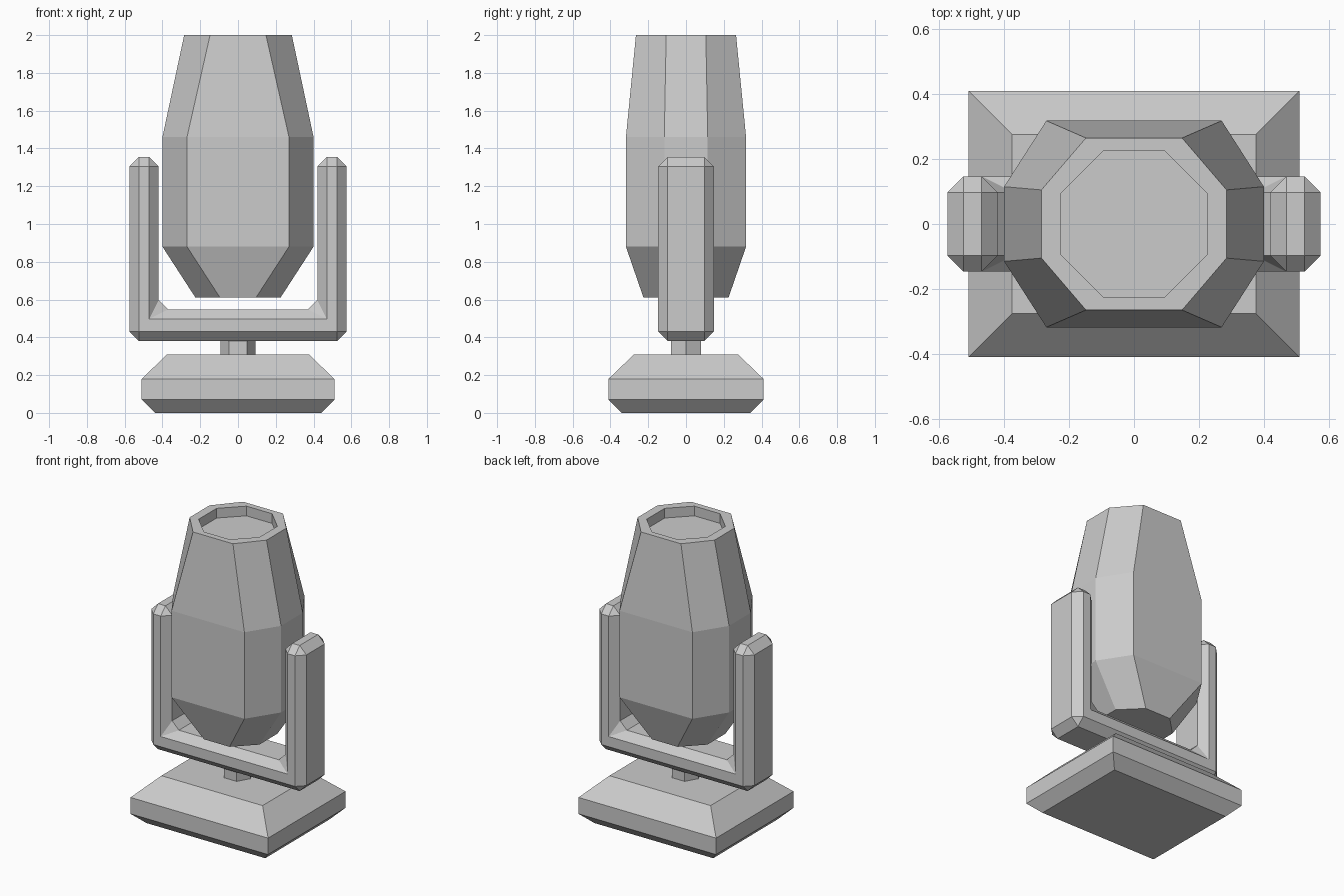
import bpy, bmesh, math

if "Cube" in bpy.data.objects:
    bpy.data.objects.remove(bpy.data.objects["Cube"])


def loft(name, rings):
    """Skin a list of equal-length point rings and cap both ends."""
    bm = bmesh.new()
    loops = [[bm.verts.new(p) for p in ring] for ring in rings]
    n = len(loops[0])
    for a, b in zip(loops, loops[1:]):
        for i in range(n):
            j = (i + 1) % n
            bm.faces.new((a[i], a[j], b[j], b[i]))
    bm.faces.new(loops[0][::-1])
    bm.faces.new(loops[-1])
    bmesh.ops.recalc_face_normals(bm, faces=bm.faces[:])
    mesh = bpy.data.meshes.new(name)
    bm.to_mesh(mesh)
    bm.free()
    obj = bpy.data.objects.new(name, mesh)
    bpy.context.collection.objects.link(obj)
    return obj


def rect(x, y, z):
    return [(-x, -y, z), (x, -y, z), (x, y, z), (-x, y, z)]


def octagon(x, x_in, y, y_in, z):
    quarter = [(x, y_in), (x_in, y)]
    pts = quarter + [(-a, b) for a, b in quarter[::-1]]
    pts += [(-a, -b) for a, b in pts]
    return [(a, b, z) for a, b in pts]


# Base plate with chamfered foot and sloped top
loft("base", [rect(0.44, 0.34, 0), rect(0.51, 0.41, 0.07),
              rect(0.51, 0.41, 0.18), rect(0.375, 0.275, 0.31)])

# Hexagonal swivel post
hexagon = [(0.093 * math.cos(i * math.pi / 3), 0.093 * math.sin(i * math.pi / 3)) for i in range(6)]
loft("swivel_post", [[(x, y, z) for x, y in hexagon] for z in (0.30, 0.39)])

# U-shaped yoke, extruded along y and chamfered on every edge
half = [(0.575, 0.38), (0.575, 1.355), (0.42, 1.355), (0.42, 0.548)]
outline = half + [(-x, z) for x, z in half[::-1]]
yoke = loft("yoke", [[(x, y, z) for x, z in outline] for y in (-0.147, 0.147)])
bevel = yoke.modifiers.new("chamfer", 'BEVEL')
bevel.width = 0.05
bevel.segments = 1
bevel.limit_method = 'ANGLE'

# Lamp head: tapered octagonal shell with a recessed lens
loft("lamp_head", [
    octagon(0.225, 0.095, 0.225, 0.095, 0.61),
    octagon(0.40, 0.27, 0.318, 0.115, 0.88),
    octagon(0.40, 0.27, 0.318, 0.115, 1.46),
    octagon(0.285, 0.148, 0.265, 0.105, 2.0),
    octagon(0.225, 0.095, 0.225, 0.095, 2.0),
    octagon(0.225, 0.095, 0.225, 0.095, 1.935),
])
